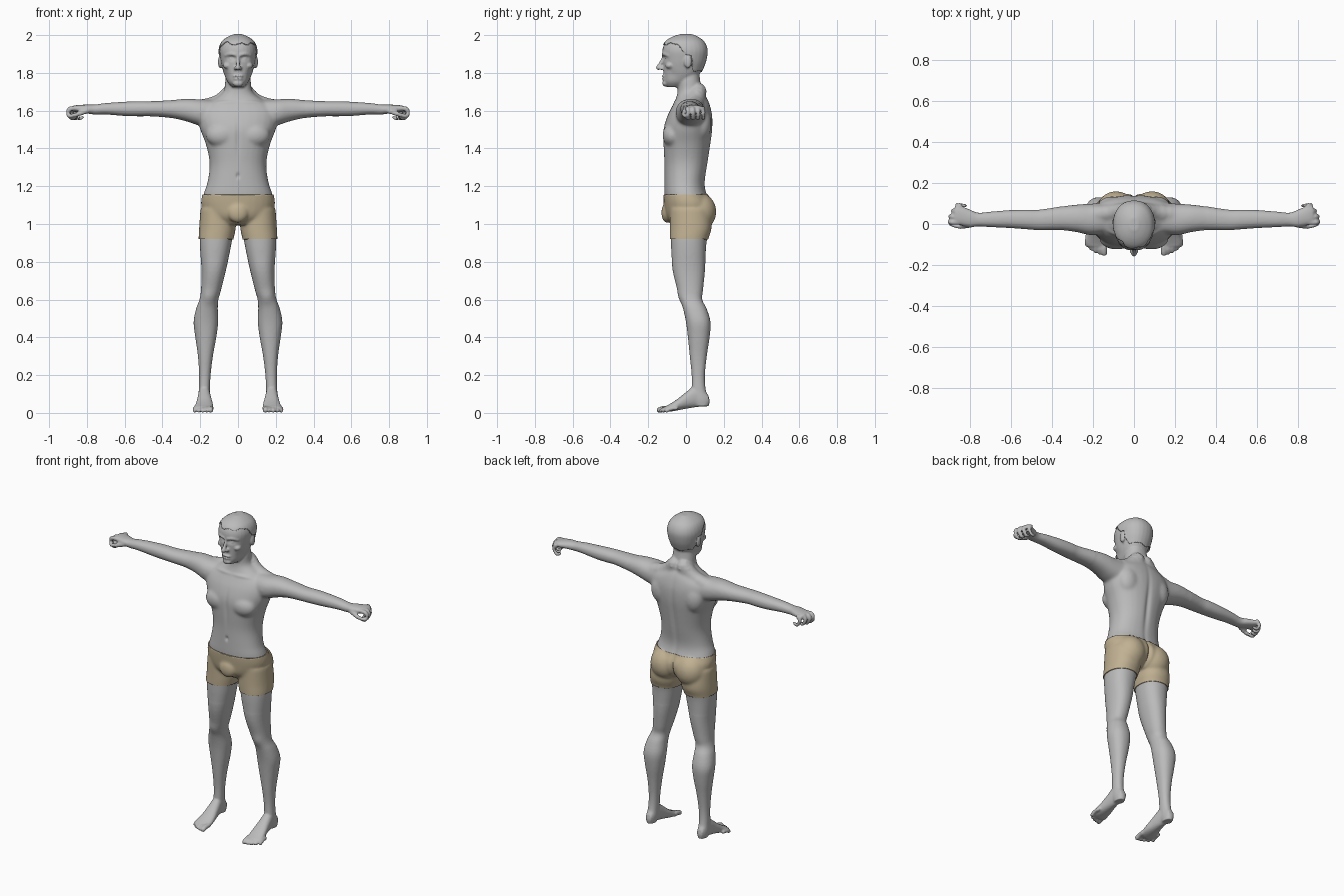
import bpy, bmesh, math
from mathutils import Vector, Matrix

cube = bpy.data.objects.get("Cube")
if cube:
    bpy.data.objects.remove(cube)


def material(name, color):
    mat = bpy.data.materials.new(name)
    mat.use_nodes = True
    mat.diffuse_color = (*color, 1)
    mat.node_tree.nodes["Principled BSDF"].inputs["Base Color"].default_value = (*color, 1)
    return mat


grey = material("plain grey skin", (0.5, 0.5, 0.5))
beige = material("beige cloth", (0.53, 0.44, 0.29))
bm = bmesh.new()


def spline(rows, steps):
    """Catmull-Rom interpolation of equal-length tuples."""
    out = []
    for i in range(len(rows) - 1):
        p = [rows[max(0, min(len(rows) - 1, i + k))] for k in (-1, 0, 1, 2)]
        for s in range(steps):
            t = s / steps
            out.append([b + t / 2 * (c - a + t * (2 * a - 5 * b + 4 * c - d + t * (3 * (b - c) + d - a)))
                        for a, b, c, d in zip(*p)])
    return out + [list(rows[-1])]


def loft(rows, axis, side=1, count=28):
    """Closed oval tube; each row is position, then low and high of the other two axes."""
    others = [k for k in range(3) if k != axis]
    rings = []
    for pos, a0, a1, b0, b1 in spline(rows, 4):
        ring = []
        for k in range(count):
            t = math.tau * k / count
            c, s = math.cos(t), math.sin(t)
            co = Vector()
            co[axis] = pos
            co[others[0]] = (a0 + a1) / 2 + (a1 - a0) / 2 * math.copysign(abs(c) ** 0.9, c)
            co[others[1]] = (b0 + b1) / 2 + (b1 - b0) / 2 * math.copysign(abs(s) ** 0.9, s)
            co.x *= side
            ring.append(bm.verts.new(co))
        rings.append(ring)
    for lo, hi in zip(rings, rings[1:]):
        for k in range(count):
            n = (k + 1) % count
            bm.faces.new((lo[k], lo[n], hi[n], hi[k]))
    bm.faces.new(rings[0][::-1])
    bm.faces.new(rings[-1])


def ball(center, radii, side=1, detail=3):
    center = Vector((center[0] * side, center[1], center[2]))
    bmesh.ops.create_icosphere(bm, subdivisions=detail, radius=1,
                               matrix=Matrix.Translation(center) @ Matrix.Diagonal((*radii, 1)))


def beads(points, side=1):
    """Chain of overlapping balls; each point is x, y, z, radius."""
    for x, y, z, r in spline(points, 3):
        ball((x, y, z), (r, r, r), side, 2)


def mirror_rows(rows):
    return [(z, -w, w, f, b) for z, w, f, b in rows]


# Torso and neck: height, half width, front, back
loft(mirror_rows([
    (1.0, .10, -.07, .08), (1.04, .16, -.10, .13), (1.1, .19, -.11, .14), (1.16, .182, -.115, .11),
    (1.22, .162, -.115, .10), (1.32, .15, -.115, .115), (1.42, .17, -.12, .13), (1.5, .2, -.12, .14),
    (1.57, .215, -.10, .14), (1.62, .2, -.075, .13), (1.66, .13, -.055, .115), (1.7, .078, -.045, .09),
    (1.76, .067, -.045, .075), (1.82, .06, -.04, .07)]), 2)

# Head
loft(mirror_rows([
    (1.725, .03, -.10, 0), (1.75, .054, -.117, .04), (1.79, .073, -.118, .07), (1.83, .084, -.12, .09),
    (1.87, .093, -.122, .104), (1.92, .098, -.125, .11), (1.96, .085, -.11, .095),
    (1.985, .055, -.075, .065), (2, .02, -.03, .03)]), 2)
beads([(0, -.12, 1.885, .009), (0, -.132, 1.855, .010), (0, -.146, 1.828, .014)])
ball((0, -.108, 1.745), (.028, .018, .018))
ball((0, -.119, 1.783), (.027, .010, .006))
ball((0, -.119, 1.769), (.023, .009, .006))
ball((0, -.10, 1.06), (.05, .025, .05))

for side in (1, -1):
    # Face pairs: nostril, brow, cheekbone, ear
    ball((.013, -.131, 1.824), (.010, .012, .009), side)
    beads([(.014, -.122, 1.895, .009), (.04, -.114, 1.9, .010), (.065, -.093, 1.893, .009)], side)
    ball((.055, -.085, 1.838), (.024, .024, .018), side)
    ball((.095, .01, 1.858), (.011, .02, .034), side)
    # Buttock and chest
    ball((.088, .07, 1.065), (.088, .085, .095), side)
    ball((.085, -.07, 1.47), (.085, .055, .065), side)
    # Trapezius and shoulder blade
    beads([(.03, .06, 1.70, .05), (.10, .055, 1.645, .045), (.2, .045, 1.61, .05)], side)
    ball((.11, .08, 1.53), (.07, .055, .09), side)
    # Arm and palm
    loft([(.08, -.04, .11, 1.5, 1.655), (.2, -.055, .10, 1.52, 1.66), (.28, -.04, .095, 1.545, 1.663),
          (.36, -.03, .085, 1.562, 1.655), (.46, -.03, .07, 1.57, 1.65), (.52, -.026, .07, 1.57, 1.65),
          (.6, -.02, .068, 1.572, 1.647), (.7, -.015, .06, 1.58, 1.64), (.76, -.012, .055, 1.58, 1.632),
          (.8, -.015, .07, 1.585, 1.632), (.85, -.005, .09, 1.592, 1.63), (.875, 0, .09, 1.597, 1.625)],
         0, side)
    # Curled fingers and thumb
    for i in range(4):
        y, reach = .008 + .027 * i, .9 - .004 * i * i
        beads([(.85, y, 1.612, .013), (reach - .012, y, 1.61, .013), (reach, y + .003, 1.588, .011),
               (reach - .02, y + .003, 1.558, .010), (reach - .04, y, 1.565, .009)], side)
    beads([(.80, -.003, 1.60, .016), (.845, -.012, 1.582, .013), (.885, -.004, 1.572, .011),
           (.9, .006, 1.575, .009)], side)
    # Leg
    loft([(1.08, .02, .193, -.08, .12), (.98, .018, .2, -.08, .13), (.92, .03, .203, -.08, .112),
          (.85, .043, .2, -.078, .105), (.75, .065, .193, -.07, .1), (.65, .09, .196, -.045, .09),
          (.6, .104, .204, -.03, .086), (.55, .107, .222, -.015, .11), (.48, .105, .235, 0, .13),
          (.4, .115, .226, .01, .125), (.3, .133, .212, .02, .11), (.2, .145, .206, .03, .1),
          (.12, .149, .208, .03, .105), (.07, .15, .21, .03, .125), (.035, .155, .205, .05, .12)], 2, side)
    # Foot and toes
    loft([(.12, .16, .2, .045, .09), (.09, .152, .207, .035, .13), (.05, .148, .21, .03, .145),
          (0, .14, .216, .022, .11), (-.05, .132, .225, .012, .07), (-.09, .132, .233, .006, .045),
          (-.11, .14, .228, .006, .035)], 1, side)
    for i in range(5):
        x, r = .145 + .021 * i, .015 if i == 0 else .0115
        tip = -.142 + .0025 * i * i
        beads([(x - .003, tip + .05, .025, r), (x, tip + .02, .022, r), (x, tip, r, r)], side)


def bake(obj):
    deps = bpy.context.evaluated_depsgraph_get()
    return bpy.data.meshes.new_from_object(obj.evaluated_get(deps))


def new_object(name, mesh, mat):
    obj = bpy.data.objects.new(name, mesh)
    bpy.context.collection.objects.link(obj)
    mesh.materials.clear()
    mesh.materials.append(mat)
    mesh.shade_smooth()
    return obj


# Fuse the parts into one skin
bmesh.ops.recalc_face_normals(bm, faces=bm.faces)
blockout = bpy.data.meshes.new("blockout")
bm.to_mesh(blockout)
bm.free()
body = new_object("body", blockout, grey)
fuse = body.modifiers.new("fuse", "REMESH")
fuse.mode, fuse.voxel_size = "VOXEL", 0.006
fused = bake(body)
body.modifiers.clear()
body.data = fused
bpy.data.meshes.remove(blockout)

# Soften everything a little, and the trunk a lot
trunk = body.vertex_groups.new(name="trunk")
trunk.add([i for i, co in enumerate(v.co for v in fused.vertices)
           if abs(co.x) < .36 and .8 < co.z < 1.7], 1, "REPLACE")
for group, repeats in (("trunk", 26), ("", 2)):
    soft = body.modifiers.new("soften", "SMOOTH")
    soft.factor, soft.iterations, soft.vertex_group = 0.5, repeats, group
softened = bake(body)
body.modifiers.clear()
body.data = softened
bpy.data.meshes.remove(fused)

# Sculpted dents and swells: centre, reach on each axis, amount along the normal
strokes = [
    ((.034, -.12, 1.877), (.02, .04, .011), -.011),   # eye socket
    ((.034, -.11, 1.875), (.011, .04, .006), .007),   # eyelid
    ((0, -.125, 1.776), (.026, .03, .003), -.005),    # mouth line
    ((.07, -.08, 1.79), (.02, .04, .03), -.005),      # cheek hollow
    ((0, -.12, 1.255), (.009, .03, .013), -.009),     # navel
    ((0, -.12, 1.45), (.012, .04, .09), -.006),       # breastbone
    ((0, .13, 1.38), (.016, .06, .2), -.009),         # spine
    ((0, .14, 1.06), (.012, .08, .08), -.016),        # seat crease
    ((.09, -.06, 1.645), (.08, .03, .009), .005),     # collarbone
    ((.155, -.03, .615), (.03, .03, .035), .006),     # kneecap
]
skin = bmesh.new()
skin.from_mesh(softened)
for (cx, cy, cz), (rx, ry, rz), amount in strokes:
    for v in skin.verts:
        x, y, z = v.co
        if abs(z - cz) < 2.5 * rz and abs(abs(x) - cx) < 2.5 * rx:
            d = ((abs(x) - cx) / rx) ** 2 + ((y - cy) / ry) ** 2 + ((z - cz) / rz) ** 2
            v.co += v.normal * amount * math.exp(-d)
skin.normal_update()
skin.to_mesh(softened)
skin.free()
softened.materials.clear()
softened.materials.append(grey)
softened.shade_smooth()


def shell(name, mat, offset, low, high, keep):
    """Thin layer lifted off the skin between two heights, trimmed by a rule on face centres."""
    layer = bmesh.new()
    layer.from_mesh(softened)
    for z, up in ((low, -1), (high, 1)):
        bmesh.ops.bisect_plane(layer, geom=layer.verts[:] + layer.edges[:] + layer.faces[:],
                               plane_co=(0, 0, z), plane_no=(0, 0, up), clear_outer=True)
    bmesh.ops.delete(layer, geom=[f for f in layer.faces if not keep(f.calc_center_median())],
                     context="FACES")
    layer.normal_update()
    for v, n in [(v, v.normal.copy()) for v in layer.verts]:
        v.co += n * offset
    mesh = bpy.data.meshes.new(name)
    layer.to_mesh(mesh)
    layer.free()
    rim = new_object(name, mesh, mat).modifiers.new("thickness", "SOLIDIFY")
    rim.thickness, rim.offset = offset, -1


def in_hair(p):
    # Hairline drops from the forehead, behind the ears, to the nape
    t = min(1, max(0, (p.y + .08) / .12))
    wave = .005 * math.sin(p.x * 90) + .004 * math.sin(p.y * 130)
    return p.z > 1.955 - .14 * t * t + wave and not (abs(p.x) > .094 and p.z < 1.895 and p.y < .032)


shell("shorts", beige, 0.006, 0.92, 1.155, lambda p: abs(p.x) < 0.3)
shell("hair_cap", grey, 0.005, 1.75, 2.1, in_hair)
